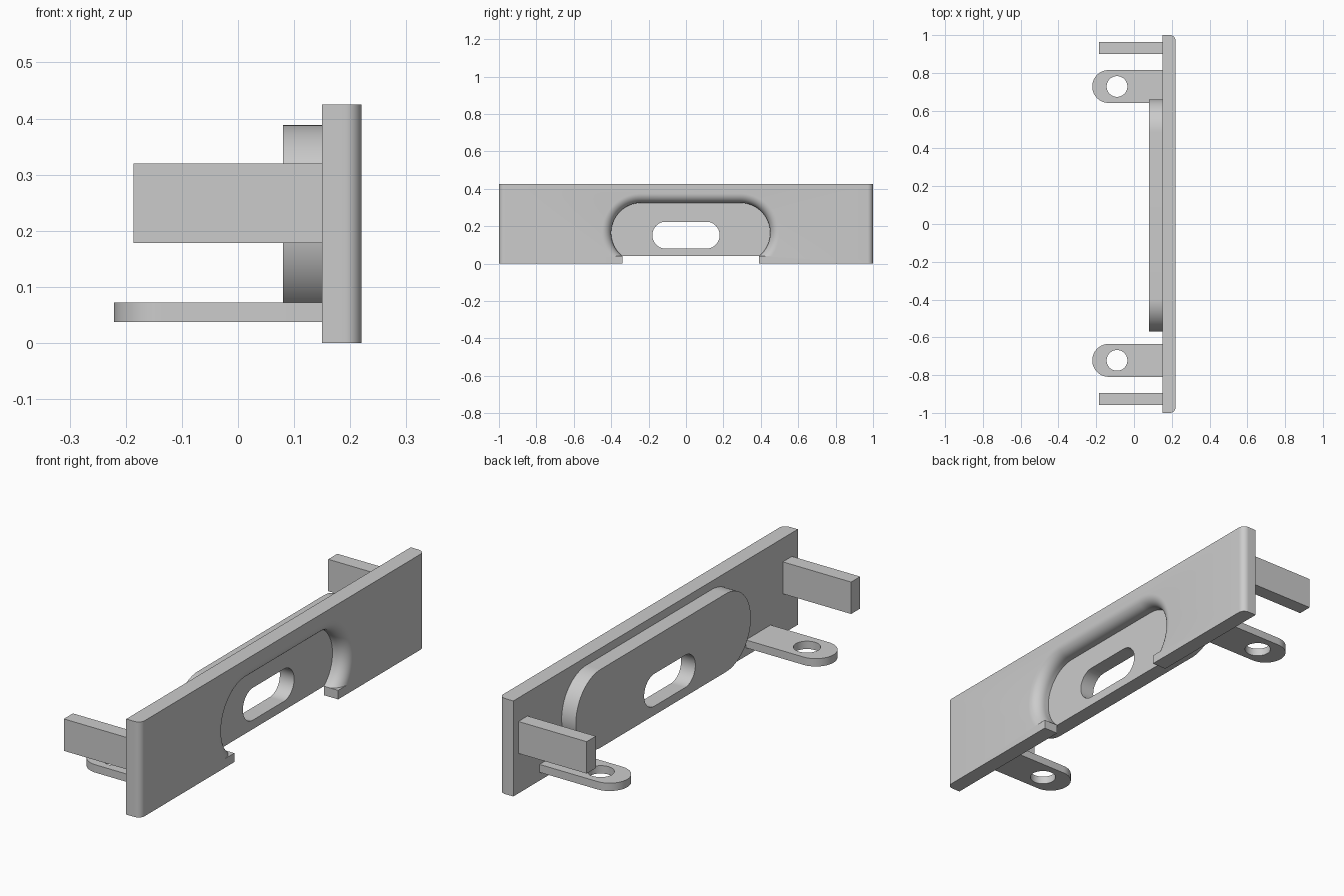
import bpy, bmesh, math
from mathutils import Vector

cube = bpy.data.objects.get("Cube")
if cube:
    bpy.data.objects.remove(cube, do_unlink=True)

GREY = (0.6, 0.6, 0.6, 1.0)
grey = bpy.data.materials.new("plain grey")
grey.use_nodes = True
grey.diffuse_color = GREY
grey.node_tree.nodes["Principled BSDF"].inputs["Base Color"].default_value = GREY


def arc(cx, cy, r, a0, a1, n=20):
    """Points on an arc, angles in degrees."""
    angles = [math.radians(a0 + (a1 - a0) * i / n) for i in range(n + 1)]
    return [(cx + r * math.cos(a), cy + r * math.sin(a)) for a in angles]


def stadium(c0, c1, h, r):
    """Long round-ended outline between two centres at height h."""
    return arc(c1, h, r, -90, 90, 40) + arc(c0, h, r, 90, 270, 40)


def along_x(x, outline):
    return [Vector((x, u, v)) for u, v in outline]


def along_z(z, outline):
    return [Vector((u, v, z)) for u, v in outline]


def loft(name, rings, floor=None):
    """Closed solid through matching rings, optionally trimmed below a height."""
    bm = bmesh.new()
    loops = [[bm.verts.new(p) for p in ring] for ring in rings]
    for a, b in zip(loops, loops[1:]):
        for i in range(len(a)):
            j = (i + 1) % len(a)
            bm.faces.new((a[i], a[j], b[j], b[i]))
    bm.faces.new(loops[0])
    bm.faces.new(loops[-1])
    if floor is not None:
        geom = bm.verts[:] + bm.edges[:] + bm.faces[:]
        bmesh.ops.bisect_plane(bm, geom=geom, plane_co=(0, 0, floor),
                               plane_no=(0, 0, 1), clear_inner=True)
        rim = [e for e in bm.edges if e.is_boundary]
        bmesh.ops.holes_fill(bm, edges=rim, sides=0)
    bmesh.ops.recalc_face_normals(bm, faces=bm.faces[:])
    mesh = bpy.data.meshes.new(name)
    bm.to_mesh(mesh)
    bm.free()
    mesh.materials.append(grey)
    ob = bpy.data.objects.new(name, mesh)
    bpy.context.collection.objects.link(ob)
    return ob


def box(name, x0, x1, y0, y1, z0, z1):
    outline = [(x0, y0), (x1, y0), (x1, y1), (x0, y1)]
    return loft(name, [along_z(z0, outline), along_z(z1, outline)])


def select(ob):
    bpy.ops.object.select_all(action='DESELECT')
    ob.select_set(True)
    bpy.context.view_layer.objects.active = ob


def cut(ob, cutter):
    cutter.hide_render = True
    mod = ob.modifiers.new("cut", 'BOOLEAN')
    mod.operation = 'DIFFERENCE'
    mod.solver = 'EXACT'
    mod.object = cutter
    select(ob)
    bpy.ops.object.modifier_apply(modifier=mod.name)
    bpy.data.objects.remove(cutter, do_unlink=True)


BACK, FACE = 0.15, 0.22

# Face plate with rounded outer vertical edges
R = 0.03
outline = ([(BACK, -1)] + arc(FACE - R, R - 1, R, -90, 0, 10)
           + arc(FACE - R, 1 - R, R, 0, 90, 10) + [(BACK, 1)])
plate = loft("face_plate", [along_z(0, outline), along_z(0.425, outline)])

# Recess with a rounded lip, open at the bottom through a notch
LIP, SILL = 0.05, 0.04
rings = [along_x(BACK - 0.02, stadium(-0.24, 0.29, 0.165, 0.16))]
for i in range(11):
    a = math.radians(9 * i)
    rings.append(along_x(FACE - LIP + LIP * math.sin(a),
                         stadium(-0.24, 0.29, 0.165, 0.16 + LIP * (1 - math.cos(a)))))
rings.append(along_x(FACE + 0.02, stadium(-0.24, 0.29, 0.165, 0.16 + LIP)))
cut(plate, loft("recess_cutter", rings, floor=SILL))
cut(plate, box("notch_cutter", 0.1, 0.3, -0.34, 0.39, -0.1, SILL + 0.002))

# Backing panel with a grip slot
panel_outline = stadium(-0.396, 0.486, 0.214, 0.174)
panel = loft("backing_panel", [along_x(0.08, panel_outline), along_x(BACK, panel_outline)])
slot = stadium(-0.108, 0.108, 0.152, 0.072)
cut(panel, loft("slot_cutter", [along_x(0, slot), along_x(0.3, slot)]))

parts = [plate, panel]
for side, lug_y, post_y in (("left", 0.728, 0.932), ("right", -0.722, -0.927)):
    # Flat mounting lug with a screw hole
    w = 0.087
    tab = ([(BACK, lug_y + w)] + arc(w - 0.221, lug_y, w, 90, 270, 32)
           + [(BACK, lug_y - w)])
    lug = loft("mounting_lug_" + side, [along_z(0.037, tab), along_z(0.072, tab)])
    hole = arc(-0.09, lug_y, 0.055, 0, 350, 35)
    cut(lug, loft("hole_cutter", [along_z(0, hole), along_z(0.2, hole)]))
    # Rectangular guide arm
    arm = box("guide_arm_" + side, -0.186, BACK, post_y - 0.032, post_y + 0.032, 0.178, 0.32)
    parts += [lug, arm]

for ob in parts:
    select(ob)
    bpy.ops.object.shade_smooth_by_angle(angle=math.radians(30))
